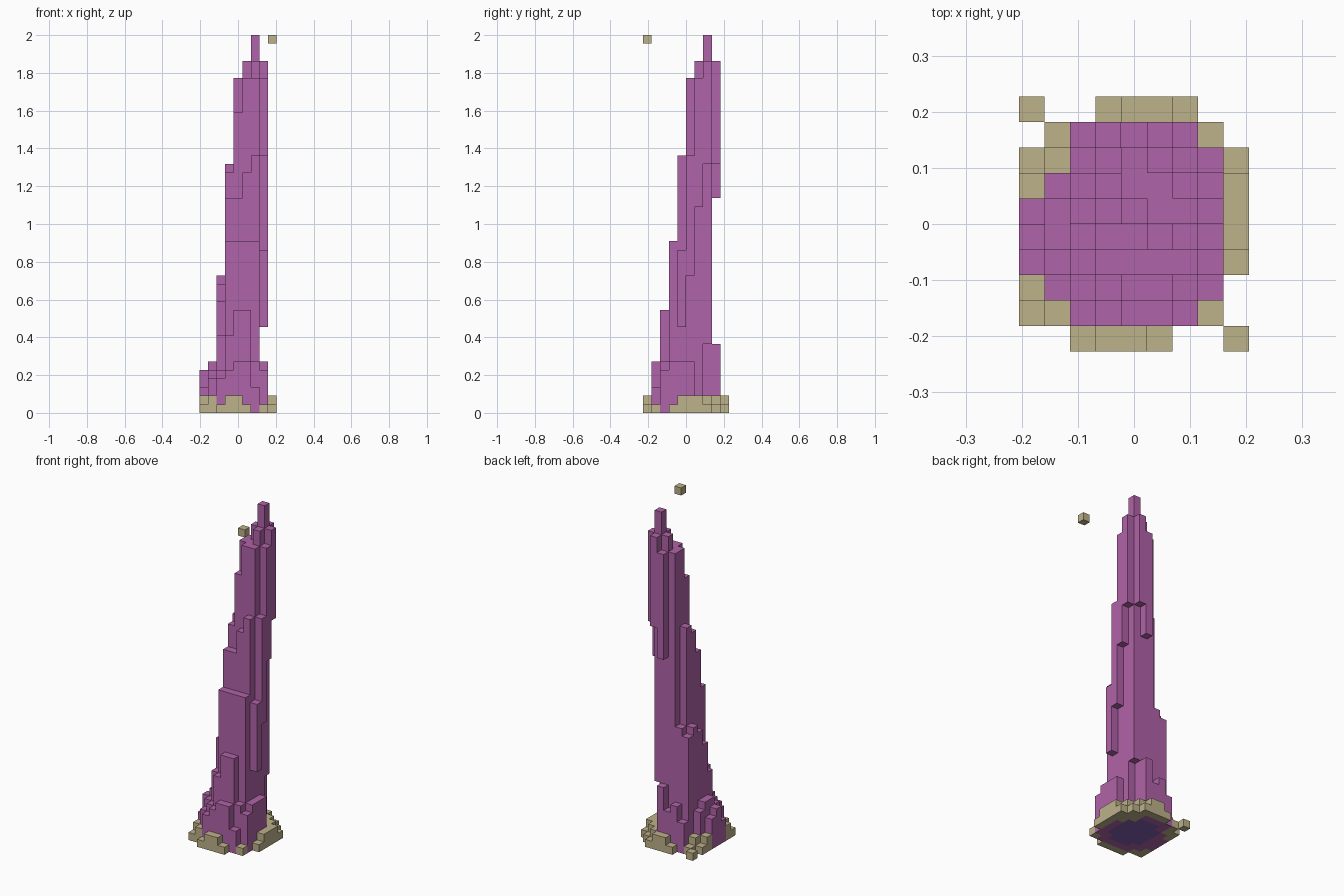
import bpy
import bmesh
from mathutils import Vector

old = bpy.data.objects.get("Cube")
if old:
    bpy.data.objects.remove(old, do_unlink=True)

UNIT = 2 / 44                                # block size
CENTRE = Vector((4.5, 5, 0))                 # middle of the block grid


def material(name, colour):
    mat = bpy.data.materials.new(name)
    mat.use_nodes = True
    mat.diffuse_color = (*colour, 1)
    shader = next(n for n in mat.node_tree.nodes if n.type == 'BSDF_PRINCIPLED')
    shader.inputs["Base Color"].default_value = (*colour, 1)
    return mat


purple = material("purple_stone", (0.434, 0.125, 0.392))
sand = material("sand", (0.509, 0.445, 0.254))
indigo = material("indigo_core", (0.22, 0.12, 0.44))


def column(x, y, low, high):
    return {(x, y, z) for z in range(low, high)}


def heightfield(rows, first_row):
    cells = set()
    for y, row in enumerate(rows, first_row):
        for x, height in enumerate(row):
            cells |= column(x, y, 0, height)
    return cells


def build(name, cells, mats, hidden=frozenset(), paint=None):
    """Make the outer skin of a set of blocks."""
    bm = bmesh.new()
    verts = {}

    def vert(corner):
        key = tuple(corner)
        if key not in verts:
            verts[key] = bm.verts.new((Vector(key) - CENTRE) * UNIT)
        return verts[key]

    for cell in sorted(cells):
        for axis in range(3):
            for side in (0, 1):
                step = list(cell)
                step[axis] += 2 * side - 1
                if tuple(step) in cells or tuple(step) in hidden:
                    continue
                u, v = (axis + 1) % 3, (axis + 2) % 3
                loop = []
                for a, b in ((0, 0), (1, 0), (1, 1), (0, 1)):
                    p = list(cell)
                    p[axis] += side
                    p[u] += a
                    p[v] += b
                    loop.append(vert(p))
                face = bm.faces.new(loop if side else loop[::-1])
                if paint:
                    face.material_index = paint(cell, axis, side)
    mesh = bpy.data.meshes.new(name)
    bm.to_mesh(mesh)
    bm.free()
    for mat in mats:
        mesh.materials.append(mat)
    obj = bpy.data.objects.new(name, mesh)
    bpy.context.collection.objects.link(obj)
    return obj


# Leaning spire: column heights row by row, from front to back
spire = heightfield([
    [0, 0, 4, 5, 6, 6, 3, 0],
    [0, 4, 5, 9, 12, 12, 6, 5],
    [3, 5, 9, 20, 20, 20, 20, 6],
    [5, 6, 13, 25, 25, 28, 30, 6],
    [4, 6, 15, 28, 35, 39, 39, 6],
    [0, 5, 16, 29, 39, 39, 41, 0],
    [0, 0, 15, 16, 39, 41, 0, 0],
    [0, 0, 4, 6, 5, 8, 0, 0],
], 1)

# Overhanging columns on the leaning side
for x, y, low, high in ((7, 4, 10, 19), (7, 5, 16, 30), (7, 6, 24, 39),
                        (7, 7, 29, 41), (6, 7, 8, 44), (6, 8, 29, 41),
                        (5, 8, 25, 39)):
    spire |= column(x, y, low, high)

# Sand skirt round the foot
skirt = heightfield([
    [0, 0, 1, 2, 2, 1, 0, 0, 0],
    [1, 2, 0, 0, 0, 0, 0, 1, 0],
    [2, 0, 0, 0, 0, 0, 0, 0, 0],
    [0, 0, 0, 0, 0, 0, 0, 0, 1],
    [0, 0, 0, 0, 0, 0, 0, 0, 2],
    [0, 0, 0, 0, 0, 0, 0, 0, 2],
    [2, 0, 0, 0, 0, 0, 0, 2, 2],
    [1, 2, 0, 0, 0, 0, 2, 2, 1],
    [0, 1, 0, 0, 0, 0, 2, 1, 0],
    [1, 0, 0, 1, 2, 2, 1, 0, 0],
], 0)


def core_paint(cell, axis, side):
    # Indigo on the middle of the underside
    x, y, z = cell
    inner = (x - 4) ** 2 + (y - 4.5) ** 2 < 9
    return int(axis == 2 and side == 0 and z == 0 and inner)


build("spire", spire, [purple, indigo], skirt, core_paint)
build("sand_skirt", skirt, [sand], spire)
build("floating_block", column(8, 0, 43, 44), [sand])
